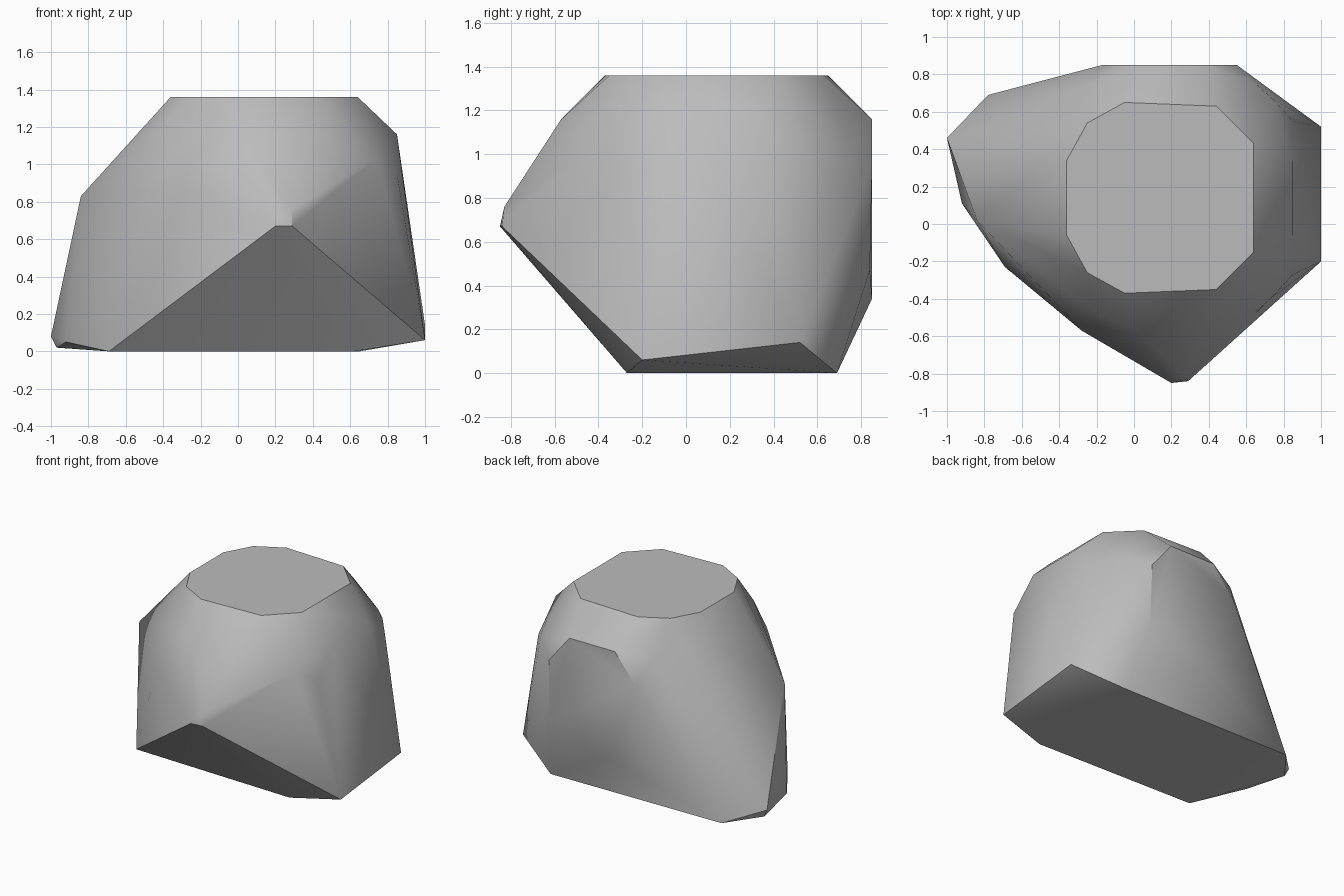
import bpy
import bmesh
import math

# Remove the default object
default_object = bpy.data.objects.get("Cube")
if default_object:
    bpy.data.objects.remove(default_object, do_unlink=True)


def mirrored(points, centre):
    """Return the points together with their copies across the centre line."""
    return points + [(x, 2 * centre - y, z) for x, y, z in points]


def make_material(name, colour):
    material = bpy.data.materials.new(name)
    material.use_nodes = True
    material.diffuse_color = colour
    shader = next(node for node in material.node_tree.nodes
                  if node.type == 'BSDF_PRINCIPLED')
    shader.inputs["Base Color"].default_value = colour
    return material


def make_hull(name, points, material):
    """Wrap a faceted convex skin around the corner points."""
    mesh = bpy.data.meshes.new(name)
    solid = bmesh.new()
    for point in points:
        solid.verts.new(point)
    result = bmesh.ops.convex_hull(solid, input=solid.verts)
    unused = {item for key in ("geom_interior", "geom_unused")
              for item in result[key]
              if isinstance(item, bmesh.types.BMVert) and item.is_valid}
    bmesh.ops.delete(solid, geom=list(unused), context='VERTS')
    # Merge nearly flat triangles into broad facets
    bmesh.ops.dissolve_limit(solid, angle_limit=math.radians(2),
                             verts=solid.verts, edges=solid.edges)
    bmesh.ops.recalc_face_normals(solid, faces=solid.faces)
    solid.to_mesh(mesh)
    solid.free()
    mesh.materials.append(material)
    hull = bpy.data.objects.new(name, mesh)
    bpy.context.scene.collection.objects.link(hull)
    return hull


# Flat top, with matching front and back corners
TOP = 1.36
top_outline = [(.64, .43), (.44, .63), (-.05, .65), (-.25, .54), (-.36, .34)]
top = mirrored([(x, y, TOP) for x, y in top_outline], .14)

# Worn shoulders below the top, also matching front and back
shoulders = mirrored([
    (.85, .34, 1.16), (.85, .55, .95), (.74, .67, 1.03), (.65, .75, 1.04),
    (.38, .85, 1.16), (0, .85, 1.16), (-.25, .73, 1.12),
], .14)

# Pointed front nose
nose = [(.2, -.85, .67), (.29, -.84, .67), (.29, -.83, .76)]

# Bulges on the left-hand slope and the back wall
bulges = [
    (-.84, .02, .83), (-.28, -.57, .87),
    (.55, .85, .95), (-.17, .85, .95), (.05, .85, .34), (.56, .84, .47),
]

# Uneven base
base = [
    (-.69, -.23, 0), (.62, -.27, 0), (.65, .69, 0), (-.78, .69, .01),
    (-.97, .45, .02), (-.92, .11, .05), (-1, .46, .08),
    (1, -.2, .06), (1, .52, .14),
]

stone_grey = make_material("stone grey", (.5, .5, .5, 1))
boulder = make_hull("boulder", top + shoulders + nose + bulges + base, stone_grey)

# Soft shading that keeps the main ridges sharp
bpy.ops.object.select_all(action='DESELECT')
boulder.select_set(True)
bpy.context.view_layer.objects.active = boulder
bpy.ops.object.shade_smooth_by_angle(angle=math.radians(35))
